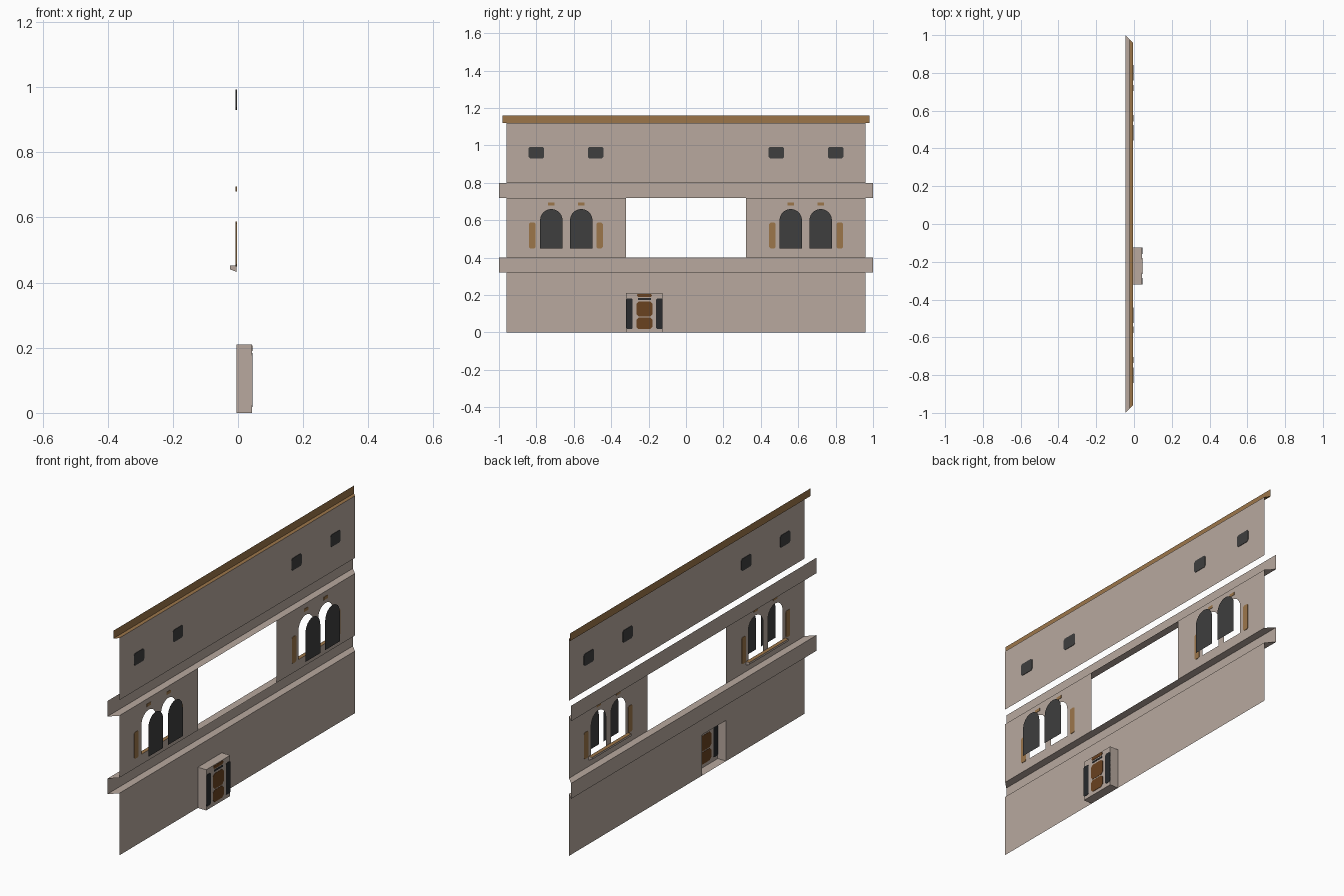
import bpy, bmesh, math

if "Cube" in bpy.data.objects:
    bpy.data.objects.remove(bpy.data.objects["Cube"])

WALL_X = -0.005   # plane of the wall
PANE_X = 0.035    # plane of the recessed glazing
DOOR_X = 0.043    # back of the door recess


def material(name, rgb):
    lin = [((c / 255 + 0.055) / 1.055) ** 2.4 if c > 10 else c / 3294 for c in rgb]
    m = bpy.data.materials.new(name)
    m.diffuse_color = (*lin, 1)
    m.use_nodes = True
    m.node_tree.nodes["Principled BSDF"].inputs["Base Color"].default_value = m.diffuse_color
    return m


plaster = material("plaster", (184, 169, 159))
wood = material("light wood", (156, 118, 74))
door_wood = material("dark wood", (106, 66, 32))
glass = material("dark glass", (62, 62, 62))
side_glass = material("black glass", (40, 42, 44))


def finish(name, bm, *mats):
    me = bpy.data.meshes.new(name)
    bm.to_mesh(me)
    bm.free()
    for m in mats:
        me.materials.append(m)
    ob = bpy.data.objects.new(name, me)
    bpy.context.collection.objects.link(ob)
    return ob


def sheet(name, loops, mat, x=WALL_X):
    """Flat sheet facing -x; the first loop is the outline, the others are holes."""
    bm = bmesh.new()
    edges = []
    for loop in loops:
        vs = [bm.verts.new((x, y, z)) for y, z in loop]
        edges += [bm.edges.new((a, b)) for a, b in zip(vs, vs[1:] + vs[:1])]
    bmesh.ops.triangle_fill(bm, use_beauty=True, edges=edges, normal=(-1, 0, 0))
    return finish(name, bm, mat)


def rect(y0, y1, z0, z1):
    return [(y0, z0), (y1, z0), (y1, z1), (y0, z1)]


def clipped(y0, y1, z0, z1, c):
    return [(y0 + c, z0), (y1 - c, z0), (y1, z0 + c), (y1, z1 - c),
            (y1 - c, z1), (y0 + c, z1), (y0, z1 - c), (y0, z0 + c)]


def arch(yc, r=0.06, z0=0.45, spring=0.60, n=12):
    top = [(yc + r * math.cos(math.pi * i / n), spring + r * math.sin(math.pi * i / n))
           for i in range(n + 1)]
    return [(yc - r, z0), (yc + r, z0)] + top


def plate(name, outline, mat, x=WALL_X, half=0.002):
    """Thin plate through a wall, so it shows on both sides."""
    bm = bmesh.new()
    a = [bm.verts.new((x - half, y, z)) for y, z in outline]
    b = [bm.verts.new((x + half, y, z)) for y, z in outline]
    bm.faces.new(a[::-1])
    bm.faces.new(b)
    n = len(a)
    for i in range(n):
        j = (i + 1) % n
        bm.faces.new((a[i], a[j], b[j], b[i]))
    return finish(name, bm, mat)


def moulding(name, profile, mat):
    """Open strip along y with ends mitred at 45 degrees; profile is (x, z)."""
    bm = bmesh.new()
    rows = [[bm.verts.new((x, s * (0.955 - x), z)) for s in (-1, 1)] for x, z in profile]
    for (a, b), (c, d) in zip(rows, rows[1:]):
        bm.faces.new((a, b, d, c))
    return finish(name, bm, mat)


# Walls of the three storeys
D0, D1, DH = -0.32, -0.125, 0.21
sheet("lower_wall", [[(-0.96, 0), (D0, 0), (D0, DH), (D1, DH), (D1, 0),
                      (0.96, 0), (0.96, 0.32), (-0.96, 0.32)]], plaster)
sheet("upper_wall", [rect(-0.96, 0.96, 0.80, 1.12)], plaster)

# Ledges and eaves
moulding("lower_ledge", [(-0.005, 0.32), (-0.045, 0.32), (-0.045, 0.40), (-0.005, 0.40)], plaster)
moulding("upper_ledge", [(-0.005, 0.72), (-0.045, 0.72), (-0.045, 0.80)], plaster)
moulding("eaves", [(-0.005, 1.12), (-0.025, 1.12), (-0.025, 1.16)], wood)

# Middle storey: walls with paired arched windows either side of the opening
for side, s in (("left", -1), ("right", 1)):
    centres = (s * 0.72, s * 0.56)
    y0, y1 = sorted((s * 0.96, s * 0.32))
    sheet("middle_wall_" + side, [rect(y0, y1, 0.40, 0.72)] + [arch(c) for c in centres], plaster)
    for i, c in enumerate(centres):
        sheet(f"arched_pane_{side}_{i}", [arch(c)], glass, PANE_X)
        plate(f"keystone_{side}_{i}", rect(c - 0.017, c + 0.017, 0.68, 0.695), wood)
    for i, c in enumerate((s * 0.822, s * 0.462)):
        plate(f"shutter_{side}_{i}", clipped(c - 0.017, c + 0.017, 0.45, 0.587, 0.006), wood)
    for i, c in enumerate((s * 0.80, s * 0.483)):
        plate(f"attic_window_{side}_{i}",
              clipped(c - 0.041, c + 0.041, 0.93, 0.993, 0.008), glass)
    # Sill with a wooden top
    ya, yb = sorted((s * 0.80, s * 0.48))
    bm = bmesh.new()
    prof = [(-0.025, 0.441), (-0.005, 0.433), (-0.005, 0.452), (-0.025, 0.452)]
    a = [bm.verts.new((x, ya, z)) for x, z in prof]
    b = [bm.verts.new((x, yb, z)) for x, z in prof]
    bm.faces.new(a)
    bm.faces.new(b[::-1])
    for i in range(4):
        j = (i + 1) % 4
        f = bm.faces.new((a[j], a[i], b[i], b[j]))
        f.material_index = 1 if i == 2 else 0
    finish("sill_" + side, bm, plaster, wood)

# Door recess: a box open towards the outside
bm = bmesh.new()
a = [bm.verts.new((WALL_X, y, z)) for y, z in rect(D0, D1, 0, DH)]
b = [bm.verts.new((DOOR_X, y, z)) for y, z in rect(D0, D1, 0, DH)]
bm.faces.new(b[::-1])
for i in range(4):
    j = (i + 1) % 4
    bm.faces.new((a[i], a[j], b[j], b[i]))
finish("door_recess", bm, plaster)

# Door panels, fanlight and sidelights on the back of the recess
yc = (D0 + D1) / 2
for i, (z0, z1) in enumerate(((0.018, 0.08), (0.086, 0.165))):
    plate(f"door_panel_{i}", clipped(yc - 0.043, yc + 0.043, z0, z1, 0.012),
          door_wood, DOOR_X, 0.0015)
plate("door_lintel", rect(yc - 0.035, yc + 0.035, 0.175, 0.184), side_glass, DOOR_X, 0.0015)
plate("door_crest", clipped(yc - 0.04, yc + 0.04, 0.190, 0.207, 0.006), door_wood, DOOR_X, 0.0015)
for side, s in (("left", -1), ("right", 1)):
    c = yc + s * 0.08
    plate("sidelight_" + side, clipped(c - 0.0175, c + 0.0175, 0.018, 0.182, 0.006),
          side_glass, DOOR_X, 0.0015)
